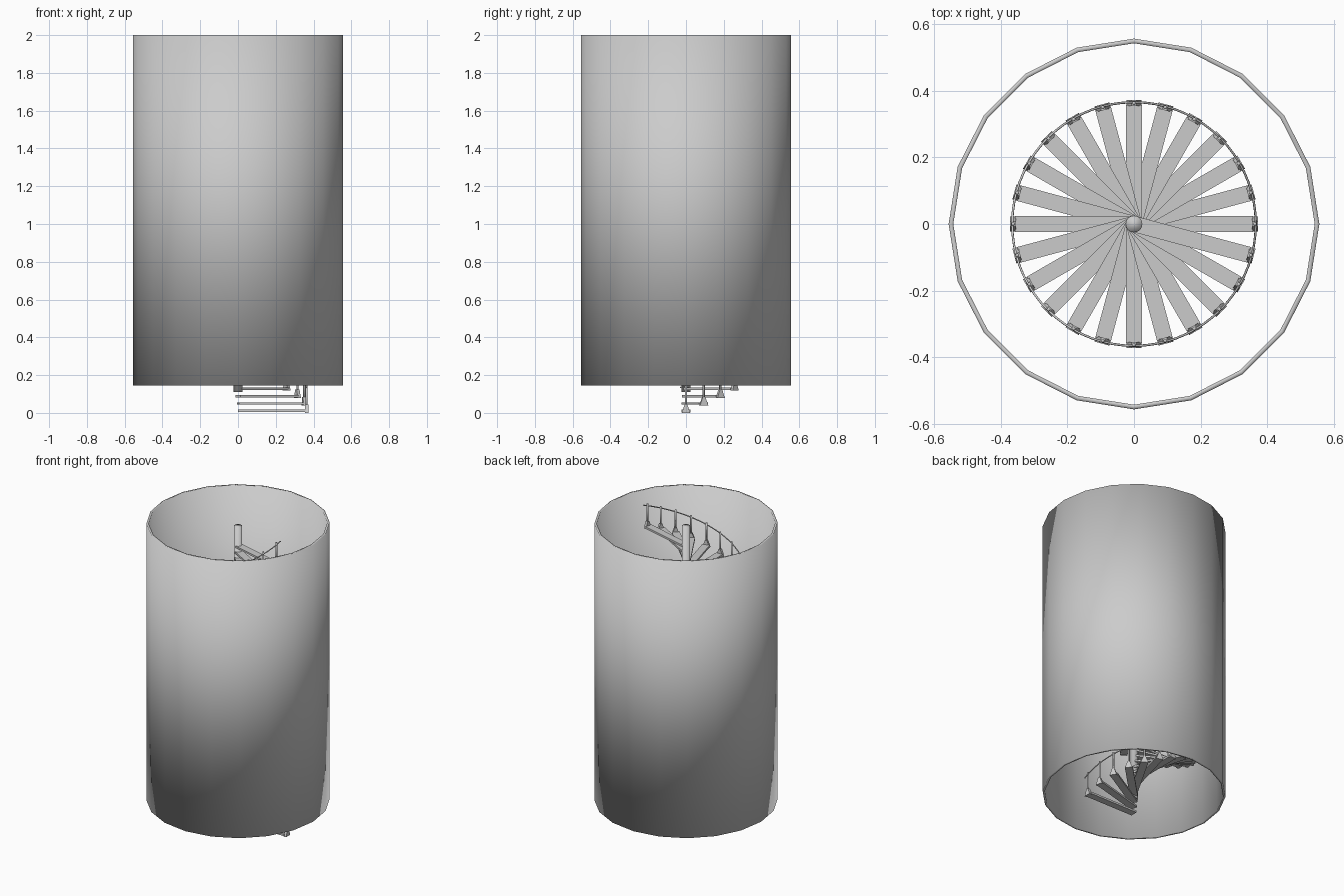
import bpy, bmesh, math
from mathutils import Matrix, Vector

if "Cube" in bpy.data.objects:
    bpy.data.objects.remove(bpy.data.objects["Cube"], do_unlink=True)

STEPS = 48
TURN = math.radians(15)
RISE = 0.0391
RAIL_R = 0.366

# Single grey material
grey = bpy.data.materials.new("plain_grey")
grey.use_nodes = True
colour = (0.6, 0.6, 0.6, 1)
grey.diffuse_color = colour
grey.node_tree.nodes["Principled BSDF"].inputs["Base Color"].default_value = colour


def to_mesh(name, bm, smooth=False):
    bmesh.ops.recalc_face_normals(bm, faces=bm.faces)
    for f in bm.faces:
        f.smooth = smooth
    me = bpy.data.meshes.new(name)
    bm.to_mesh(me)
    bm.free()
    me.materials.append(grey)
    return me


def place(name, data):
    ob = bpy.data.objects.new(name, data)
    bpy.context.collection.objects.link(ob)
    return ob


def box(name, x0, x1, width, z0, z1, top_scale=1.0):
    """Box from x0 to x1, its top narrowed across y by top_scale."""
    bm = bmesh.new()
    bmesh.ops.create_cube(bm, size=1)
    for v in bm.verts:
        top = v.co.z > 0
        v.co = Vector((x1 if v.co.x > 0 else x0,
                       v.co.y * width * (top_scale if top else 1),
                       z1 if top else z0))
    return to_mesh(name, bm)


def cylinder(name, radius, z0, z1, sides, x=0.0, caps=True):
    bm = bmesh.new()
    bmesh.ops.create_cone(bm, cap_ends=caps, segments=sides, radius1=radius,
                          radius2=radius, depth=z1 - z0,
                          matrix=Matrix.Translation((x, 0, (z0 + z1) / 2)))
    return to_mesh(name, bm, True)


def smooth(ob):
    bpy.ops.object.select_all(action='DESELECT')
    ob.select_set(True)
    bpy.context.view_layer.objects.active = ob
    bpy.ops.object.shade_smooth_by_angle(angle=math.radians(40))


# Open tower wall
wall = place("tower_wall", cylinder("tower_wall", 0.557, 0.145, 2.0, 20, caps=False))
smooth(wall)
shell = wall.modifiers.new("thickness", 'SOLIDIFY')
shell.thickness = 0.014
shell.offset = -1

# Central pole
place("central_pole", cylinder("central_pole", 0.025, 0.11, 1.98, 24))

# Winding treads, each with an end bracket and a baluster
parts = {
    "tread": box("tread", 0.0, 0.358, 0.048, 0.004, 0.017),
    "end_bracket": box("end_bracket", 0.354, 0.372, 0.046, 0.0, 0.045, 0.3),
    "baluster": cylinder("baluster", 0.006, 0.02, 0.16, 8, x=0.363),
}
for i in range(STEPS):
    for name, mesh in parts.items():
        ob = place(f"{name}_{i + 1}", mesh)
        ob.location.z = i * RISE
        ob.rotation_euler.z = i * TURN

# Helical handrail, running a little past the first and last balusters
curve = bpy.data.curves.new("handrail", 'CURVE')
curve.dimensions = '3D'
curve.bevel_depth = 0.0035
curve.bevel_resolution = 1
curve.use_fill_caps = True
spline = curve.splines.new('POLY')
count = (STEPS - 1) * 3 + 3
spline.points.add(count - 1)
for p, k in zip(spline.points, range(-1, count - 1)):
    t = k / 3
    a = t * TURN
    p.co = (RAIL_R * math.cos(a), RAIL_R * math.sin(a), 0.147 + t * RISE, 1)
curve.materials.append(grey)
place("handrail", curve)
